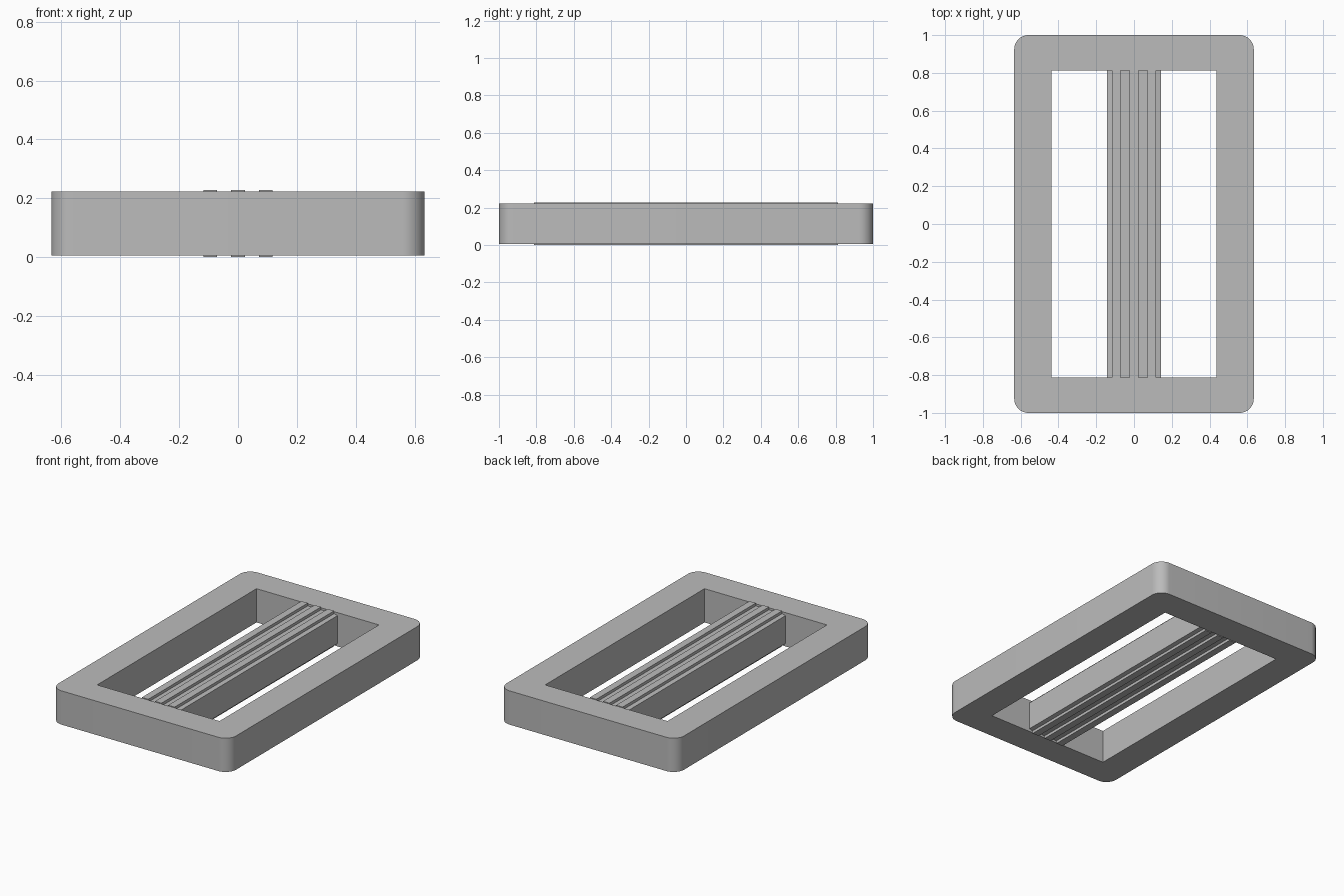
import bpy, bmesh, math

cube = bpy.data.objects.get("Cube")
if cube:
    bpy.data.objects.remove(cube, do_unlink=True)

grey = bpy.data.materials.new("plain grey")
grey.use_nodes = True
grey.diffuse_color = (0.5, 0.5, 0.5, 1)
grey.node_tree.nodes["Principled BSDF"].inputs["Base Color"].default_value = grey.diffuse_color

HALF_X, HALF_Y, RADIUS = 0.634, 1.0, 0.075
HOLE_X, HOLE_Y = 0.437, 0.813
BOTTOM, TOP, HEIGHT = 0.005, 0.223, 0.228


def add_object(name, bm):
    bmesh.ops.recalc_face_normals(bm, faces=bm.faces)
    mesh = bpy.data.meshes.new(name)
    bm.to_mesh(mesh)
    bm.free()
    mesh.materials.append(grey)
    obj = bpy.data.objects.new(name, mesh)
    bpy.context.collection.objects.link(obj)
    return obj


def extrude_profile(name, points, offset):
    """Extrude a closed profile of 3D points along an offset."""
    bm = bmesh.new()
    face = bm.faces.new([bm.verts.new(p) for p in points])
    result = bmesh.ops.extrude_face_region(bm, geom=[face], use_keep_orig=True)
    moved = [v for v in result["geom"] if isinstance(v, bmesh.types.BMVert)]
    bmesh.ops.translate(bm, verts=moved, vec=offset)
    return add_object(name, bm)


# Frame: rounded outside, square window inside, joined quarter by quarter
bm = bmesh.new()
STEPS = 12
outer, inner = [], []
for q, (sx, sy) in enumerate([(1, 1), (-1, 1), (-1, -1), (1, -1)]):
    inner.append((sx * HOLE_X, sy * HOLE_Y))
    for i in range(STEPS + 1):
        a = math.pi / 2 * (q + i / STEPS)
        outer.append((sx * (HALF_X - RADIUS) + RADIUS * math.cos(a),
                      sy * (HALF_Y - RADIUS) + RADIUS * math.sin(a)))
levels = []
for z in (BOTTOM, TOP):
    o = [bm.verts.new((x, y, z)) for x, y in outer]
    n = [bm.verts.new((x, y, z)) for x, y in inner]
    levels.append((o, n))
    for q in range(4):
        start = q * (STEPS + 1)
        bm.faces.new([n[q]] + o[start:start + STEPS + 1])
        bm.faces.new([n[q], o[start + STEPS], o[(start + STEPS + 1) % len(o)], n[(q + 1) % 4]])
for low, high in zip(*levels):
    for i in range(len(low)):
        j = (i + 1) % len(low)
        bm.faces.new([low[i], low[j], high[j], high[i]])
frame = add_object("buckle_frame", bm)
bpy.context.view_layer.objects.active = frame
frame.select_set(True)
bpy.ops.object.shade_smooth_by_angle(angle=math.radians(30))
frame.select_set(False)

# Centre bar, slightly thinner than the frame with sloped edges
upper = [(-0.142, 0.204), (-0.117, 0.210), (0.117, 0.210), (0.142, 0.204)]
profile = upper + [(x, HEIGHT - z) for x, z in reversed(upper)]
extrude_profile("centre_bar", [(x, -HOLE_Y, z) for x, z in profile], (0, 2 * HOLE_Y, 0))

# Grip ridges, three above and three below the bar
for side, z0, z1 in (("top", 0.209, HEIGHT), ("bottom", 0, 0.019)):
    for place, x in (("right", -0.094), ("middle", 0), ("left", 0.094)):
        a, b = x - 0.023, x + 0.023
        corners = [(a, z0), (b, z0), (b, z1), (a, z1)]
        extrude_profile(f"{side}_{place}_ridge",
                        [(px, -HOLE_Y, pz) for px, pz in corners], (0, 2 * HOLE_Y, 0))
